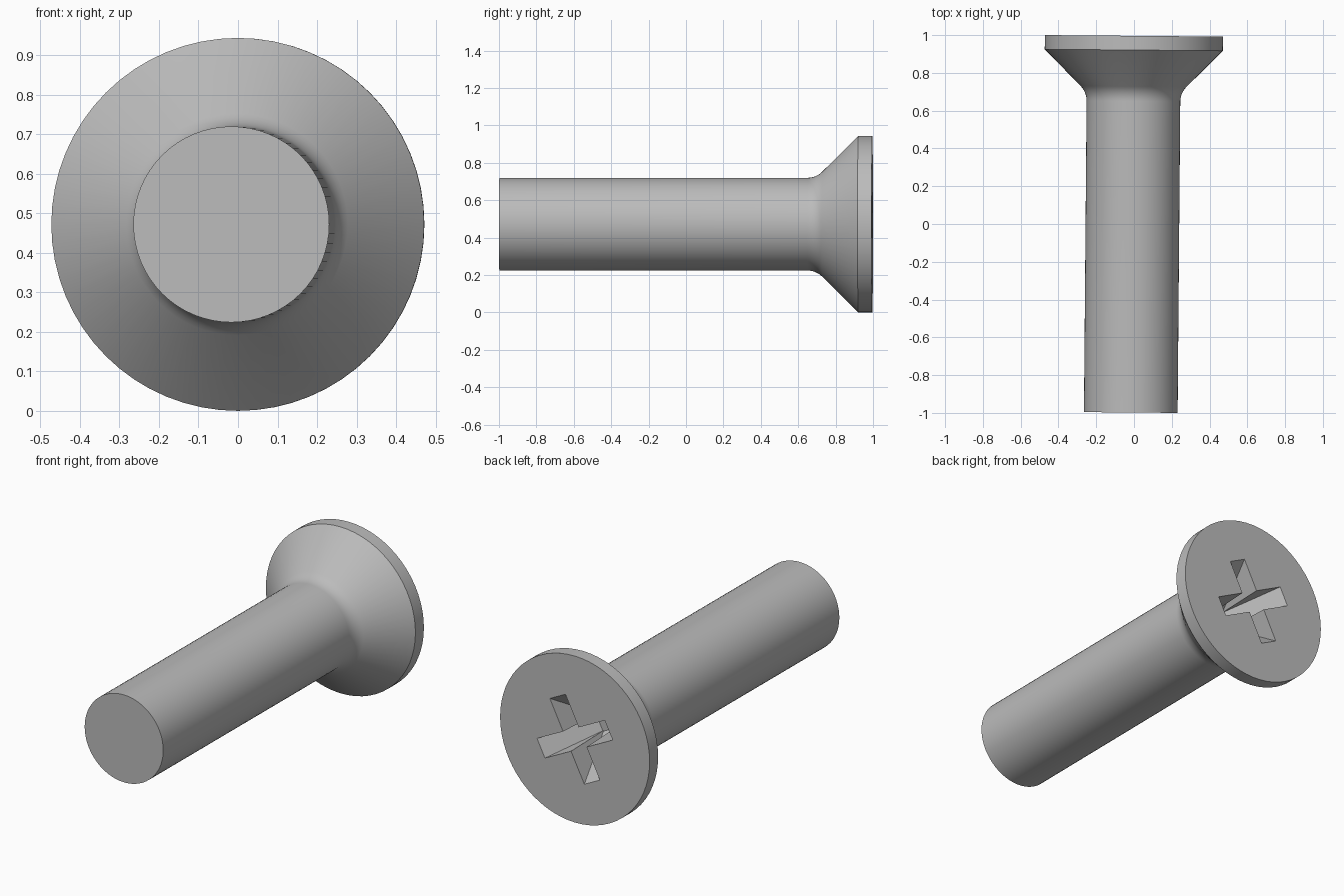
import bpy
import bmesh
import math
from mathutils import Matrix

if "Cube" in bpy.data.objects:
    bpy.data.objects.remove(bpy.data.objects["Cube"], do_unlink=True)

HEAD_R, SHAFT_R, LENGTH = 0.472, 0.248, 1.994
SEGMENTS = 64

# Plain grey steel
steel = bpy.data.materials.new("grey_steel")
steel.use_nodes = True
colour = (0.5, 0.5, 0.5, 1)
steel.diffuse_color = colour
steel.node_tree.nodes["Principled BSDF"].inputs["Base Color"].default_value = colour


def add_object(name, bm):
    bmesh.ops.recalc_face_normals(bm, faces=bm.faces)
    mesh = bpy.data.meshes.new(name)
    bm.to_mesh(mesh)
    bm.free()
    mesh.materials.append(steel)
    obj = bpy.data.objects.new(name, mesh)
    bpy.context.collection.objects.link(obj)
    return obj


# Screw body: (radius, distance below the head face), with a fillet under the head
profile = [(HEAD_R, 0), (HEAD_R, 0.075)]
fillet, fillet_start = 0.111, 0.346
for i in range(7):
    a = math.radians(45 * (1 - i / 6))
    profile.append((SHAFT_R + fillet * (1 - math.cos(a)),
                    fillet_start - fillet * math.sin(a)))
profile.append((SHAFT_R, LENGTH))

bm = bmesh.new()
verts = [bm.verts.new((r, -d, 0)) for r, d in profile]
edges = [bm.edges.new(pair) for pair in zip(verts, verts[1:])]
bmesh.ops.spin(bm, geom=verts + edges, cent=(0, 0, 0), axis=(0, 1, 0),
               angle=math.tau, steps=SEGMENTS, use_duplicate=False)
bmesh.ops.remove_doubles(bm, verts=bm.verts, dist=0.0001)
bmesh.ops.holes_fill(bm, edges=[e for e in bm.edges if e.is_boundary], sides=0)
screw = add_object("screw_body", bm)


# Cross recess: two wedge-shaped slots that narrow towards the bottom
def slot_cutter(name, angle):
    bm = bmesh.new()
    bmesh.ops.create_cube(bm, size=2)
    top, depth = 0.02, 0.28
    for v in bm.verts:
        outer = v.co.y > 0
        grow = 1 + top / depth if outer else 0
        half_length = 0.05 + 0.19 * grow
        half_width = 0.047 + 0.008 * grow
        v.co = (v.co.x * half_width, top if outer else -depth, v.co.z * half_length)
    bmesh.ops.transform(bm, matrix=Matrix.Rotation(angle, 4, 'Y'), verts=bm.verts)
    cutter = add_object(name, bm)
    cutter.hide_render = True
    return cutter


bpy.context.view_layer.objects.active = screw
screw.select_set(True)
for i in range(2):
    cutter = slot_cutter("slot_cutter_%d" % (i + 1), math.radians(27 + 90 * i))
    cut = screw.modifiers.new("slot", 'BOOLEAN')
    cut.operation = 'DIFFERENCE'
    cut.solver = 'EXACT'
    cut.object = cutter
    bpy.ops.object.modifier_apply(modifier=cut.name)
    bpy.data.objects.remove(cutter, do_unlink=True)

# Smooth the round sides, then set the slightly turned pose
bpy.ops.object.shade_smooth_by_angle(angle=math.radians(25))
screw.location = (0, 0.996, HEAD_R)
screw.rotation_euler = (0, 0, -0.0085)
